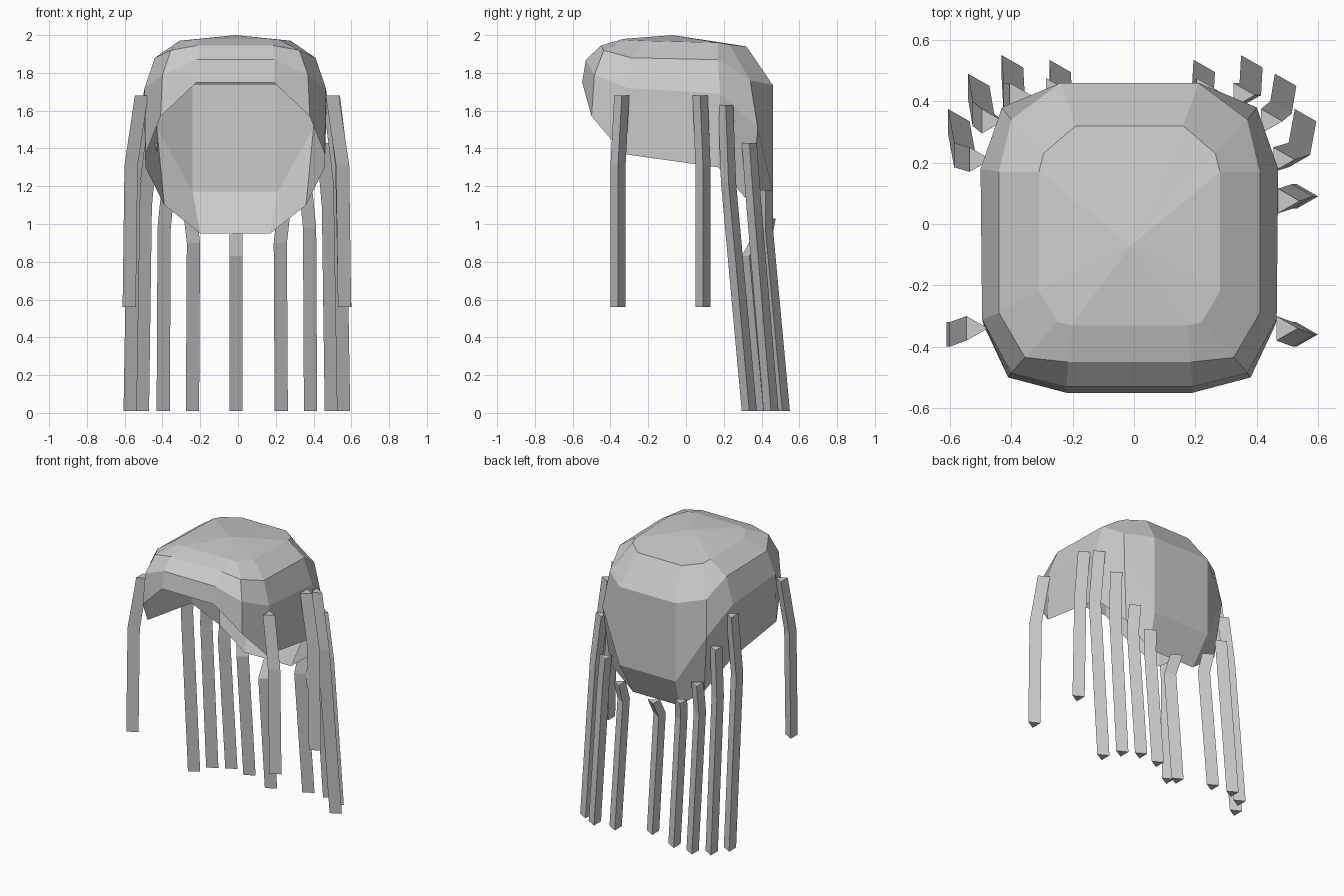
import bpy, bmesh

if "Cube" in bpy.data.objects:
    bpy.data.objects.remove(bpy.data.objects["Cube"])

CX = -0.015  # mirror line of the cap


def finish(bm, name):
    bmesh.ops.recalc_face_normals(bm, faces=bm.faces)
    me = bpy.data.meshes.new(name)
    bm.to_mesh(me)
    bm.free()
    ob = bpy.data.objects.new(name, me)
    bpy.context.collection.objects.link(ob)
    return ob


# Hair cap: right half of each ring, front to back, from crown to open rim
rings = [
    [(.19, -.33, 1.98), (.235, -.32, 1.975), (.295, -.22, 1.97),
     (.295, .17, 1.96), (.28, .23, 1.95), (.175, .32, 1.94)],
    [(.20, -.45, 1.945), (.34, -.435, 1.92), (.425, -.29, 1.88),
     (.425, .17, 1.87), (.385, .34, 1.76), (.225, .46, 1.735)],
    [(.205, -.53, 1.87), (.385, -.485, 1.79), (.48, -.31, 1.72),
     (.485, .18, 1.69), (.415, .38, 1.51), (.225, .46, 1.17)],
    [(.205, -.55, 1.75), (.395, -.50, 1.57), (.475, -.33, 1.37),
     (.475, .17, 1.30), (.375, .35, 1.10), (.185, .36, .95)],
]
bm = bmesh.new()
loops = []
for half in rings:
    pts = [(CX + x, y, z) for x, y, z in half]
    pts += [(CX - x, y, z) for x, y, z in reversed(half)]
    loops.append([bm.verts.new(p) for p in pts])
apex = bm.verts.new((-.01, -.07, 2.0))
n = len(loops[0])
for i in range(n):
    j = (i + 1) % n
    bm.faces.new((apex, loops[0][i], loops[0][j]))
    for a, b in zip(loops, loops[1:]):
        bm.faces.new((a[i], b[i], b[j], a[j]))
finish(bm, "hair_cap")

# Strands: one triangular section swept through top, kink and tip
SECTION = [(-.035, -.04), (.035, 0), (-.035, .04)]


def strand(name, path):
    bm = bmesh.new()
    secs = [[bm.verts.new((x + u, y + v, z)) for u, v in SECTION] for x, y, z in path]
    for a, b in zip(secs, secs[1:]):
        for i in range(3):
            j = (i + 1) % 3
            bm.faces.new((a[i], a[j], b[j], b[i]))
    bm.faces.new(secs[0])
    bm.faces.new(secs[-1])
    finish(bm, name)


# Paired strands: short front ones, then long ones around the back
pairs = {
    "front_strand": [(.505, -.34, 1.68), (.56, -.36, 1.31), (.57, -.36, .56)],
    "side_strand": [(.495, .21, 1.63), (.545, .225, 1.22), (.565, .335, .01)],
    "rear_side_strand": [(.455, .335, 1.43), (.485, .36, 1.09), (.50, .45, .01)],
    "rear_corner_strand": [(.365, .42, 1.18), (.385, .42, .98), (.39, .51, .01)],
    "rear_strand": [(.245, .435, 1.03), (.23, .41, .9), (.235, .495, .01)],
}
for name, path in pairs.items():
    for side, s in (("right", 1), ("left", -1)):
        strand(f"{side}_{name}", [(s * x - .006, y, z) for x, y, z in path])

# Single strands
strand("right_middle_strand", [(.505, .075, 1.68), (.55, .09, 1.31), (.565, .09, .56)])
strand("centre_rear_strand", [(-.01, .40, .95), (-.01, .335, .83), (-.01, .41, .01)])
